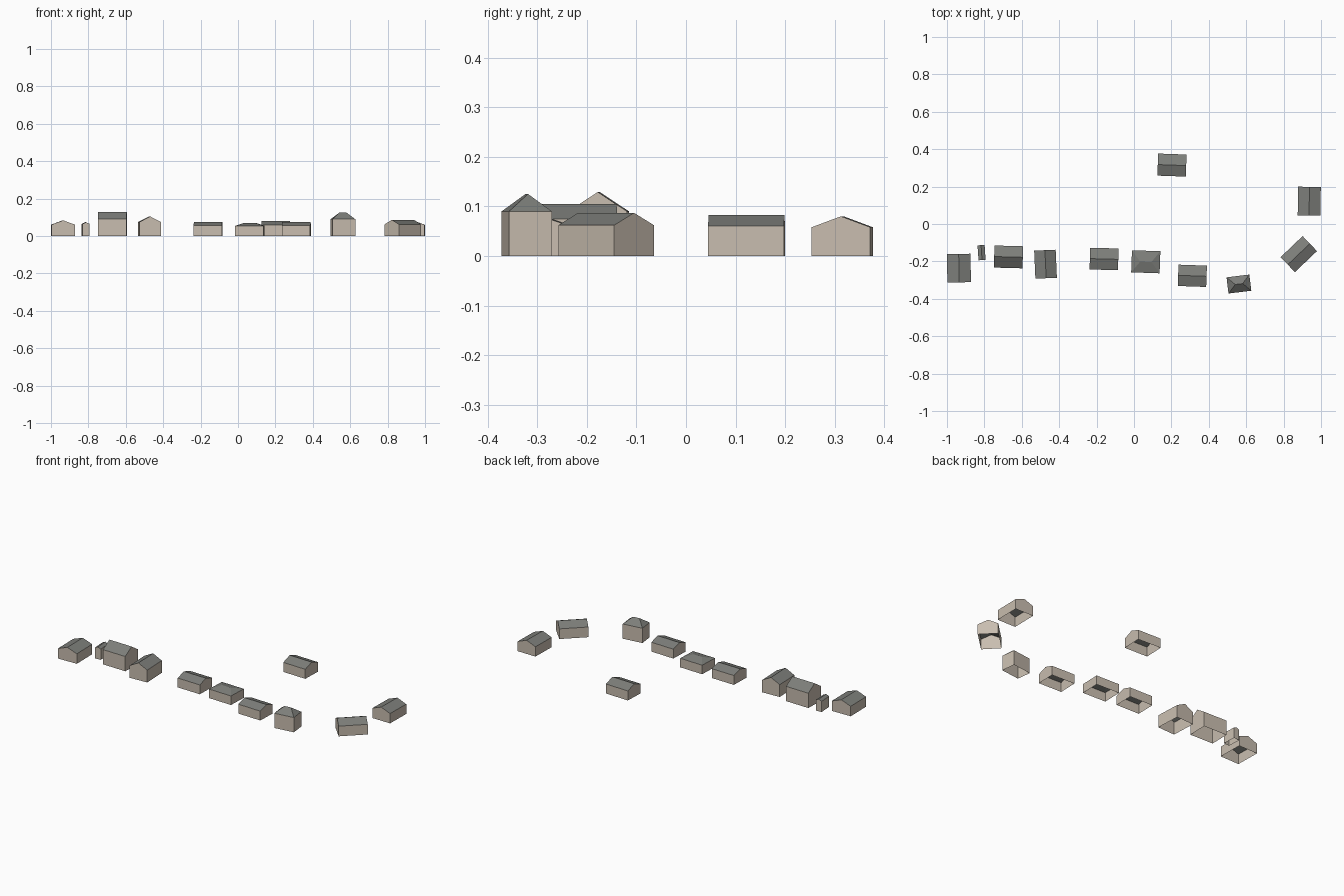
import bpy, bmesh
from math import radians
from mathutils import Matrix

cube = bpy.data.objects.get("Cube")
if cube:
    bpy.data.objects.remove(cube, do_unlink=True)


def flat_colour(name, rgb):
    mat = bpy.data.materials.new(name)
    mat.use_nodes = True
    colour = (*rgb, 1.0)
    mat.diffuse_color = colour
    bsdf = mat.node_tree.nodes["Principled BSDF"]
    bsdf.inputs["Base Color"].default_value = colour
    bsdf.inputs["Roughness"].default_value = 0.9
    return mat


wall = flat_colour("warm_plaster", (0.58, 0.51, 0.43))
roof = flat_colour("grey_slate", (0.205, 0.21, 0.195))


def house(name, x, y, length, width, angle, eave, ridge, ridge_length=None):
    """Open-bottomed house, ridge along its length; a short ridge gives a hip roof."""
    hip = ridge_length is not None
    a, b = length / 2, width / 2
    r = ridge_length / 2 if hip else a
    bm = bmesh.new()
    corners = [(-a, -b), (a, -b), (a, b), (-a, b)]
    low = [bm.verts.new((px, py, 0)) for px, py in corners]
    top = [bm.verts.new((px, py, eave)) for px, py in corners]
    west = bm.verts.new((-r, 0, ridge))
    east = bm.verts.new((r, 0, ridge))

    # Long walls and the two main roof slopes
    for i in (0, 2):
        bm.faces.new((low[i], low[i + 1], top[i + 1], top[i]))
    bm.faces.new((top[0], top[1], east, west))
    bm.faces.new((top[2], top[3], west, east))

    # End walls, closed by a gable or a sloping hip
    for i, peak in ((1, east), (3, west)):
        j = (i + 1) % 4
        if hip:
            bm.faces.new((low[i], low[j], top[j], top[i]))
            bm.faces.new((top[i], top[j], peak))
        else:
            bm.faces.new((low[i], low[j], top[j], peak, top[i]))

    # Faces that lean upwards are roof
    bm.normal_update()
    for face in bm.faces:
        face.material_index = 1 if face.normal.z > 0.05 else 0

    mesh = bpy.data.meshes.new(name)
    bm.to_mesh(mesh)
    bm.free()
    mesh.materials.append(wall)
    mesh.materials.append(roof)
    obj = bpy.data.objects.new(name, mesh)
    obj.matrix_world = Matrix.Translation((x, y, 0)) @ Matrix.Rotation(radians(angle), 4, "Z")
    bpy.context.collection.objects.link(obj)


# Row of houses from right to left
house("end_house", -0.936, -0.236, 0.152, 0.126, 91, 0.061, 0.084)
house("small_shed", -0.815, -0.153, 0.08, 0.038, 94, 0.065, 0.074)
house("tall_house", -0.671, -0.176, 0.153, 0.118, -1.5, 0.09, 0.129)
house("gable_front_house", -0.473, -0.215, 0.15, 0.115, 92.5, 0.075, 0.105)
house("low_house", -0.16, -0.187, 0.152, 0.116, -1.5, 0.057, 0.076)
house("hipped_house", 0.063, -0.202, 0.152, 0.118, -2, 0.055, 0.071, 0.06)
house("long_house", 0.312, -0.277, 0.152, 0.114, -2, 0.057, 0.076)
house("tall_hipped_house", 0.561, -0.321, 0.123, 0.087, 7, 0.09, 0.125, 0.04)
house("angled_house", 0.881, -0.161, 0.163, 0.111, 43.7, 0.062, 0.087)

# Houses set back from the row
house("side_house", 0.937, 0.122, 0.153, 0.121, 89, 0.06, 0.083)
house("rear_house", 0.203, 0.315, 0.152, 0.118, -2, 0.058, 0.08)
